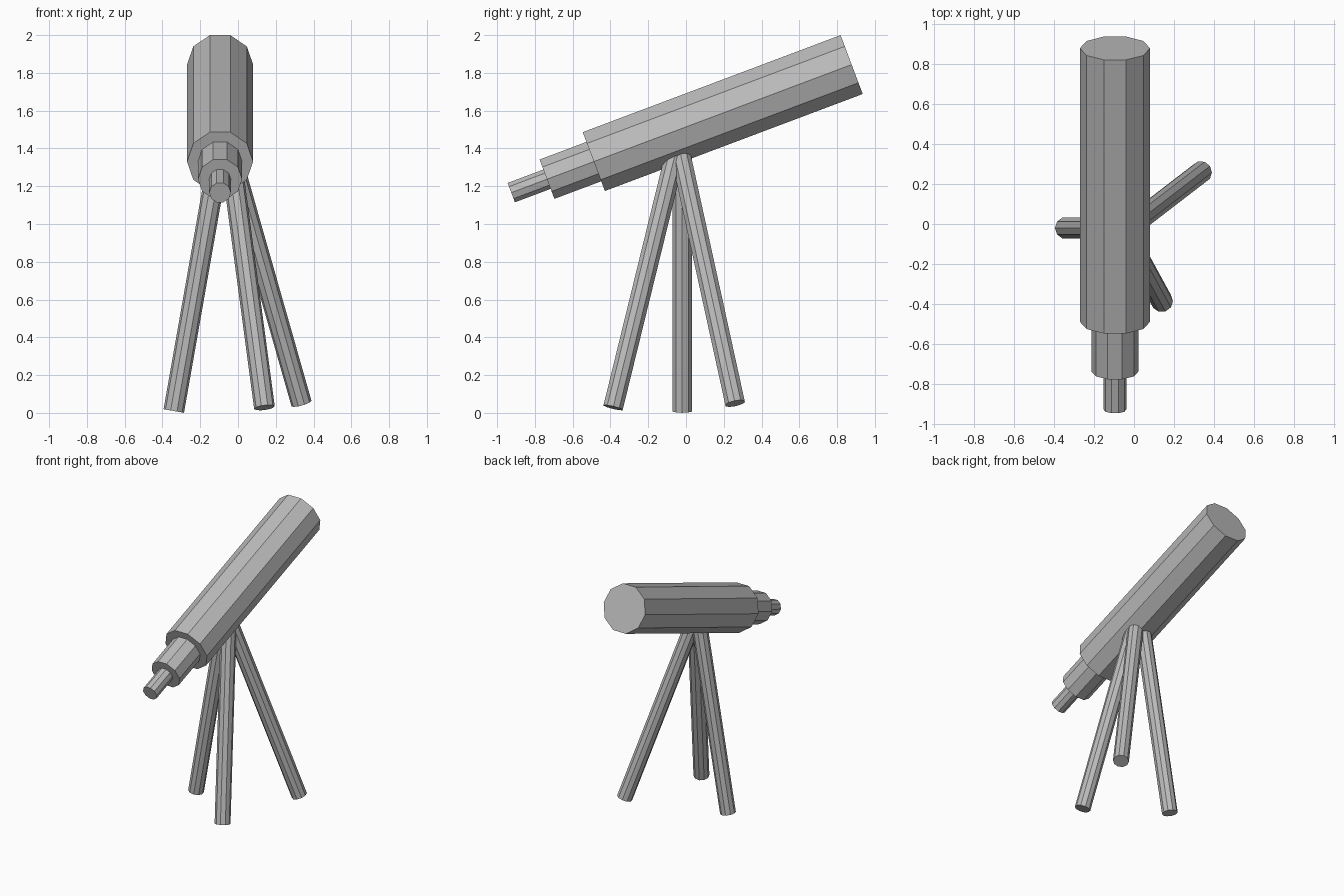
import bpy
from mathutils import Vector, Matrix

SIDES = 10

cube = bpy.data.objects.get("Cube")
if cube:
    bpy.data.objects.remove(cube, do_unlink=True)

# Single grey finish
grey = bpy.data.materials.new("grey_metal")
grey.use_nodes = True
colour = (0.5, 0.5, 0.5, 1)
grey.diffuse_color = colour
grey.node_tree.nodes["Principled BSDF"].inputs["Base Color"].default_value = colour


def rod(name, start, end, radius):
    """Flat-shaded ten-sided cylinder between two points, a corner pointing sideways."""
    start, end = Vector(start), Vector(end)
    axis = (end - start).normalized()
    side = (Vector((1, 0, 0)) - axis * axis.x).normalized()
    up = axis.cross(side)
    bpy.ops.mesh.primitive_cylinder_add(vertices=SIDES, radius=radius,
                                        depth=(end - start).length)
    obj = bpy.context.object
    obj.name = name
    # The primitive's first corner lies on its local y axis
    turn = Matrix((-up, side, axis)).transposed()
    obj.matrix_world = Matrix.Translation((start + end) / 2) @ turn.to_4x4()
    obj.data.materials.append(grey)
    return obj


# Stepped tube along one tilted axis
TUBE_X = -0.095
front = Vector((TUBE_X, -0.925, 1.166))
back = Vector((TUBE_X, 0.877, 1.844))


def along(y):
    return front.lerp(back, (y - front.y) / (back.y - front.y))


rod("main_tube", along(-0.488), back, 0.175)
rod("focus_tube", along(-0.736), along(-0.47), 0.117)
rod("eyepiece", front, along(-0.72), 0.0575)

# Tripod legs running up into the underside of the tube
rod("right_leg", (-0.34, -0.02, 0.01), (-0.092, -0.02, 1.42), 0.055)
rod("front_left_leg", (0.14, -0.386, 0.028), (-0.046, -0.045, 1.42), 0.055)
rod("back_left_leg", (0.336, 0.26, 0.05), (-0.054, -0.04, 1.42), 0.055)
